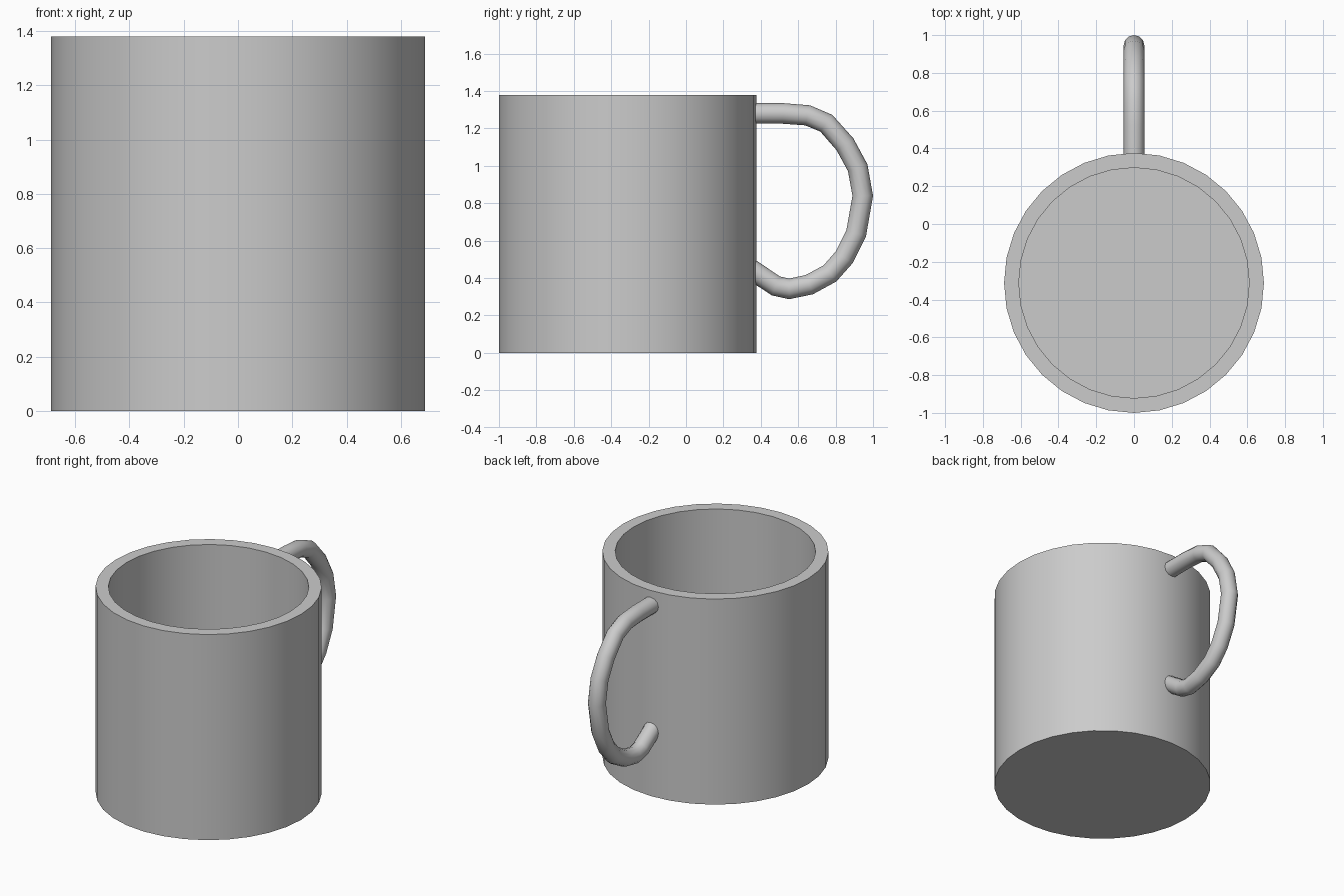
import bpy, bmesh, math

if "Cube" in bpy.data.objects:
    bpy.data.objects.remove(bpy.data.objects["Cube"])

CENTRE_Y = -0.312
SIDES = 32
HEIGHT = 1.38


def ring(bm, radius, z):
    """A circle of vertices around the cup axis."""
    step = math.tau / SIDES
    return [bm.verts.new((radius * math.sin(i * step),
                          radius * math.cos(i * step), z)) for i in range(SIDES)]


def shade(obj):
    bpy.ops.object.select_all(action='DESELECT')
    obj.select_set(True)
    bpy.context.view_layer.objects.active = obj
    bpy.ops.object.shade_smooth_by_angle(angle=math.radians(35))


# Cup: outer wall, flat rim, inner wall, closed by two floors
bm = bmesh.new()
profile = [(0.688, 0), (0.688, HEIGHT), (0.61, HEIGHT), (0.61, 0.08)]
rings = [ring(bm, r, z) for r, z in profile]
for a, b in zip(rings, rings[1:]):
    for i in range(SIDES):
        j = (i + 1) % SIDES
        bm.faces.new((a[i], a[j], b[j], b[i]))
bm.faces.new(rings[0])
bm.faces.new(rings[-1])
bmesh.ops.recalc_face_normals(bm, faces=bm.faces)
mesh = bpy.data.meshes.new("cup")
bm.to_mesh(mesh)
bm.free()
cup = bpy.data.objects.new("cup", mesh)
cup.location.y = CENTRE_Y
bpy.context.collection.objects.link(cup)
shade(cup)

# Handle: round tube along a path in the y-z plane, ends buried in the wall
path = [(0.34, 1.28), (0.52, 1.28), (0.65, 1.27), (0.75, 1.228), (0.85, 1.115),
        (0.918, 0.99), (0.945, 0.84), (0.91, 0.64), (0.845, 0.51), (0.77, 0.425),
        (0.66, 0.365), (0.552, 0.342), (0.48, 0.358), (0.34, 0.452)]
curve = bpy.data.curves.new("handle", 'CURVE')
curve.dimensions = '3D'
curve.bevel_depth = 0.055
curve.bevel_resolution = 4
curve.use_fill_caps = True
spline = curve.splines.new('POLY')
spline.points.add(len(path) - 1)
for point, (y, z) in zip(spline.points, path):
    point.co = (0, y, z, 1)
handle = bpy.data.objects.new("handle", curve)
bpy.context.collection.objects.link(handle)
bpy.ops.object.select_all(action='DESELECT')
handle.select_set(True)
bpy.context.view_layer.objects.active = handle
bpy.ops.object.convert(target='MESH')
shade(bpy.context.view_layer.objects.active)
